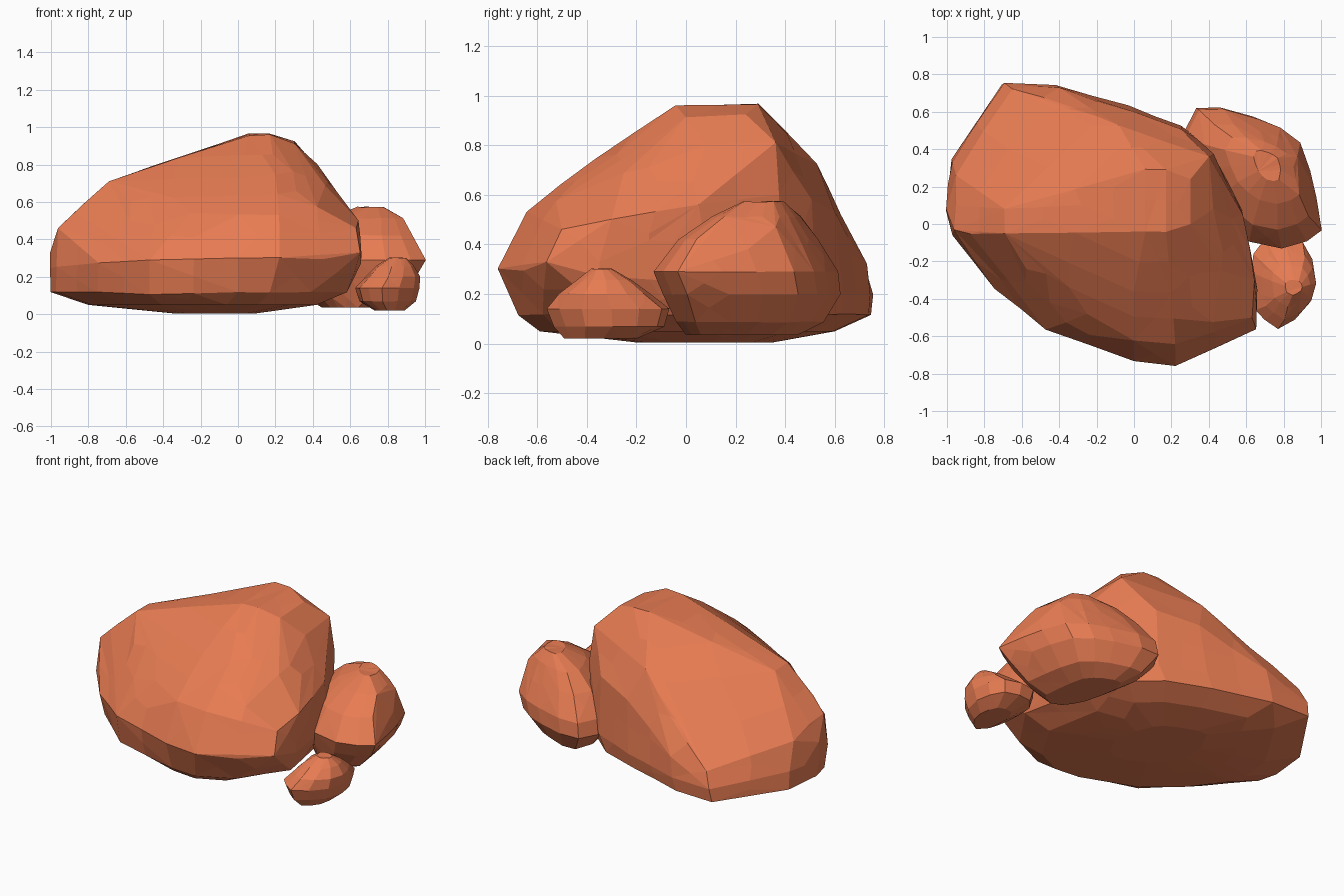
import bpy, bmesh, random

random.seed(4)
mat = bpy.data.materials.new("terracotta_stone")
mat.diffuse_color = (0.80, 0.20, 0.085, 1)


def fit(vals, lo, hi):
    """Stretch a list of values so that it spans lo..hi."""
    a, b = min(vals), max(vals)
    return [lo + (v - a) / (b - a) * (hi - lo) for v in vals]


def rock(name, outline, levels, knobs=(), facet=0.2, bulge=0.01):
    """Chiselled stone: hull around a plan outline fitted to levels of
    (z, xmin, xmax, ymin, ymax, tilt) plus loose surface points, split into facets."""
    bm = bmesh.new()
    for z, x0, x1, y0, y1, tilt in levels:
        for x, y in zip(fit([p[0] for p in outline], x0, x1),
                        fit([p[1] for p in outline], y0, y1)):
            bm.verts.new((x, y, z + tilt * y))
    for p in knobs:
        bm.verts.new(p)
    bmesh.ops.convex_hull(bm, input=bm.verts[:])
    bmesh.ops.delete(bm, geom=[v for v in bm.verts if not v.link_faces], context='VERTS')
    bmesh.ops.remove_doubles(bm, verts=bm.verts[:], dist=facet * 0.15)
    bmesh.ops.recalc_face_normals(bm, faces=bm.faces[:])
    # Split long edges and push the new corners slightly outwards
    old = set(bm.verts)
    bmesh.ops.subdivide_edges(bm, edges=[e for e in bm.edges if e.calc_length() > facet * 1.5], cuts=1)
    bm.normal_update()
    for v in bm.verts:
        if v not in old and v.co.z > facet * 0.5:
            v.co += v.normal * random.uniform(0, bulge)
    bmesh.ops.triangulate(bm, faces=bm.faces[:])
    bmesh.ops.join_triangles(bm, faces=bm.faces[:], angle_face_threshold=0.35,
                             angle_shape_threshold=1.0)
    me = bpy.data.meshes.new(name)
    bm.to_mesh(me)
    bm.free()
    me.materials.append(mat)
    ob = bpy.data.objects.new(name, me)
    bpy.context.collection.objects.link(ob)
    return ob


# Large boulder: low rings from the plan outline, sloping crown from loose points
crown = [
    (0.06, 0.29, 0.96), (0.17, 0.29, 0.965), (0.06, -0.04, 0.955), (0.17, -0.04, 0.955),
    (0.40, 0.36, 0.81), (0.30, 0.24, 0.92), (0.42, 0.08, 0.80), (0.30, 0.00, 0.91),
    (0.47, 0.00, 0.71), (0.58, 0.05, 0.56), (0.64, -0.30, 0.50), (0.63, -0.50, 0.46),
    (0.42, -0.52, 0.57), (0.22, -0.64, 0.53), (0.00, -0.62, 0.53), (0.20, -0.36, 0.74),
    (0.00, -0.36, 0.73), (0.10, -0.13, 0.89), (-0.28, -0.13, 0.785), (-0.25, -0.48, 0.54),
    (-0.69, -0.05, 0.71), (-0.28, 0.10, 0.85), (-0.69, 0.08, 0.70), (-0.87, -0.05, 0.54),
    (-0.96, -0.03, 0.46), (-0.95, 0.10, 0.44), (-0.95, 0.26, 0.39), (-1.0, 0.08, 0.33),
    (-0.45, -0.42, 0.48), (-0.74, -0.22, 0.44), (-0.22, 0.52, 0.66), (-0.08, 0.52, 0.72),
    (0.25, 0.50, 0.58), (0.00, 0.59, 0.53), (-0.32, 0.62, 0.52), (-0.65, 0.72, 0.29),
    (-0.40, 0.72, 0.32), (0.42, 0.37, 0.60), (0.65, -0.56, 0.33), (0.65, -0.35, 0.33),
    (-0.28, -0.58, 0.12), (-0.47, -0.52, 0.11), (0.0, -0.67, 0.12)]
rock("large_boulder",
     [(-0.69, 0.75), (-0.78, 0.55), (-0.97, 0.33), (-1, 0.07), (-0.97, -0.06),
      (-0.87, -0.17), (-0.74, -0.34), (-0.47, -0.56), (-0.28, -0.61),
      (0, -0.73), (0.22, -0.75), (0.45, -0.65), (0.65, -0.35),
      (0.61, -0.15), (0.56, 0.1), (0.42, 0.37), (0.25, 0.52), (-0.03, 0.63),
      (-0.32, 0.70), (-0.42, 0.74)],
     [(0.005, -0.35, 0.10, -0.20, 0.35, 0),
      (0.05, -0.80, 0.42, -0.59, 0.60, 0),
      (0.12, -1.00, 0.58, -0.67, 0.74, 0),
      (0.25, -1.00, 0.65, -0.75, 0.75, -0.07)], crown)

# Medium boulder tucked against the right side
rock("medium_boulder",
     [(0.32, 0.62), (0.25, 0.48), (0.30, 0.30), (0.38, 0.12), (0.48, 0.0), (0.60, -0.09),
      (0.78, -0.13), (0.92, -0.09), (1, -0.03), (0.97, 0.15), (0.94, 0.29),
      (0.88, 0.44), (0.77, 0.52), (0.65, 0.57), (0.46, 0.62)],
     [(0.035, 0.45, 0.72, 0.00, 0.45, 0),
      (0.09, 0.36, 0.84, -0.04, 0.55, 0),
      (0.20, 0.27, 0.95, -0.09, 0.62, 0),
      (0.29, 0.28, 1.00, -0.13, 0.61, 0),
      (0.42, 0.38, 0.93, -0.03, 0.53, 0),
      (0.51, 0.49, 0.88, 0.11, 0.46, 0),
      (0.57, 0.64, 0.79, 0.23, 0.39, 0)],
     [(0.87, 0.36, 0.47), (0.89, 0.20, 0.47), (0.93, 0.25, 0.38)], facet=0.15, bulge=0.006)

# Small stone at the front right
rock("small_stone",
     [(0.70, -0.08), (0.64, -0.16), (0.63, -0.26), (0.65, -0.46),
      (0.70, -0.51), (0.77, -0.56), (0.86, -0.51), (0.94, -0.42), (0.97, -0.30),
      (0.95, -0.19), (0.90, -0.10), (0.80, -0.07)],
     [(0.02, 0.73, 0.89, -0.49, -0.20, 0),
      (0.07, 0.65, 0.95, -0.53, -0.09, 0),
      (0.14, 0.63, 0.97, -0.56, -0.07, 0),
      (0.20, 0.69, 0.97, -0.51, -0.15, 0),
      (0.255, 0.74, 0.94, -0.44, -0.22, 0),
      (0.30, 0.81, 0.90, -0.38, -0.30, 0)], facet=0.1, bulge=0.004)
